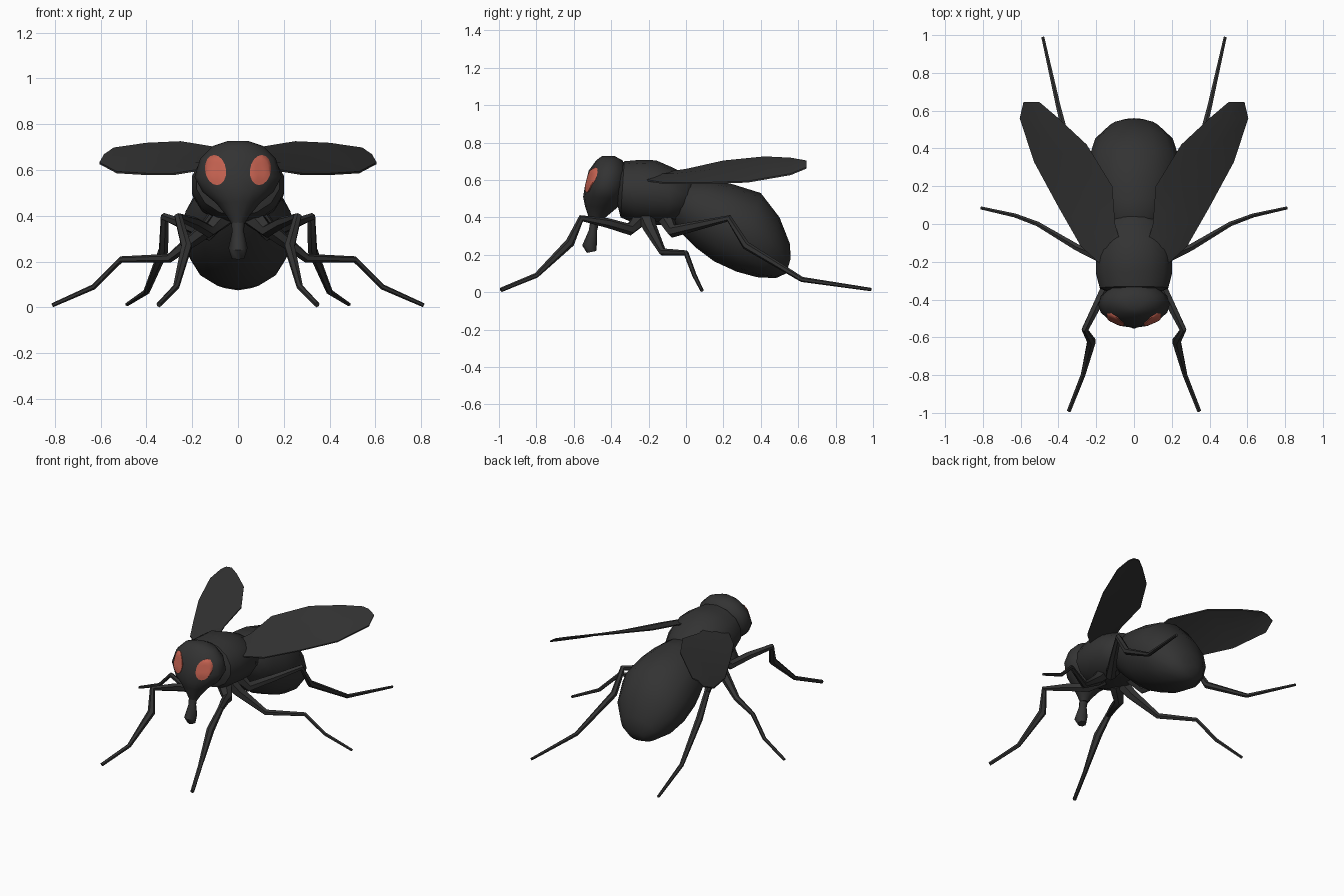
import bpy, bmesh, math
from mathutils import Vector
from mathutils.bvhtree import BVHTree

if "Cube" in bpy.data.objects:
    bpy.data.objects.remove(bpy.data.objects["Cube"])


def material(name, rgb):
    m = bpy.data.materials.new(name)
    m.diffuse_color = (*rgb, 1)
    m.use_nodes = True
    m.node_tree.nodes["Principled BSDF"].inputs["Base Color"].default_value = m.diffuse_color
    return m


BLACK = material("dark_body", (0.033, 0.033, 0.033))
RED = material("eye_red", (0.55, 0.12, 0.08))


def finish(name, bm, mat, angle=50):
    bmesh.ops.recalc_face_normals(bm, faces=bm.faces)
    me = bpy.data.meshes.new(name)
    bm.to_mesh(me)
    bm.free()
    me.materials.append(mat)
    me.shade_smooth()
    me.set_sharp_from_angle(angle=math.radians(angle))
    ob = bpy.data.objects.new(name, me)
    bpy.context.collection.objects.link(ob)
    return ob


def skin(bm, rings):
    """Bridge equal-sized closed rings of points and cap both ends."""
    vs = [[bm.verts.new(p) for p in r] for r in rings]
    n = len(vs[0])
    for a, b in zip(vs, vs[1:]):
        for i in range(n):
            j = (i + 1) % n
            bm.faces.new((a[i], a[j], b[j], b[i]))
    bm.faces.new(vs[0])
    bm.faces.new(vs[-1])


def loft(name, sections, sides=14):
    """Each section: (y, z) of one end, (y, z) of the other end, half width."""
    bm = bmesh.new()
    rings = []
    for (y0, z0), (y1, z1), w in sections:
        c = Vector((0, (y0 + y1) / 2, (z0 + z1) / 2))
        h = Vector((0, (y0 - y1) / 2, (z0 - z1) / 2))
        t = [2 * math.pi * i / sides for i in range(sides)]
        rings.append([c + h * math.cos(a) + Vector((w * math.sin(a), 0, 0)) for a in t])
    skin(bm, rings)
    return finish(name, bm, BLACK)


# Thorax and abdomen, sections from top point to bottom point
loft("thorax", [
    ((-.37, .64), (-.37, .48), .11), ((-.33, .70), (-.35, .40), .185),
    ((-.25, .707), (-.28, .37), .205), ((-.16, .705), (-.19, .36), .205),
    ((-.08, .67), (-.10, .36), .20), ((.02, .62), (-.04, .37), .165),
    ((.06, .58), (.0, .40), .10)])
loft("abdomen", [
    ((-.03, .57), (-.10, .40), .10), ((.04, .60), (-.06, .35), .16),
    ((.13, .60), (.05, .24), .205), ((.24, .58), (.15, .165), .235),
    ((.40, .53), (.27, .11), .245), ((.50, .40), (.38, .08), .21),
    ((.555, .26), (.48, .075), .13), ((.56, .18), (.535, .10), .06)])

# Head tapering into the snout, sections from front point to back point
head = loft("head", [
    ((-.45, .727), (-.38, .727), .045), ((-.48, .705), (-.34, .705), .11),
    ((-.52, .65), (-.31, .65), .165), ((-.54, .57), (-.31, .57), .19),
    ((-.55, .51), (-.33, .50), .155), ((-.54, .46), (-.37, .45), .095),
    ((-.52, .40), (-.43, .40), .05), ((-.51, .36), (-.46, .36), .025)], 16)
loft("mouthpart", [
    ((-.51, .39), (-.46, .39), .03), ((-.52, .33), (-.475, .33), .026),
    ((-.555, .25), (-.475, .27), .042), ((-.53, .21), (-.48, .22), .028)], 8)

# Eyes: thin oval patches laid on the face
hb = bmesh.new()
hb.from_mesh(head.data)
face_tree = BVHTree.FromBMesh(hb)
for s, side in ((1, "left"), (-1, "right")):
    bm = bmesh.new()

    def on_face(x, z):
        hit = face_tree.ray_cast(Vector((x, -2, z)), Vector((0, 1, 0)))[0]
        return bm.verts.new(hit + Vector((0, -.006, 0)))

    loops = []
    for k in (1, .75, .5, .25):
        loops.append([on_face(s * (.098 + .046 * k * math.cos(a) + .006 * k * math.sin(a)),
                              .60 + .066 * k * math.sin(a))
                      for a in [2 * math.pi * i / 16 for i in range(16)]])
    for a, b in zip(loops, loops[1:]):
        for i in range(16):
            bm.faces.new((a[i], a[(i + 1) % 16], b[(i + 1) % 16], b[i]))
    bm.faces.new(loops[-1])
    bmesh.ops.recalc_face_normals(bm, faces=bm.faces)
    if sum(f.normal.y for f in bm.faces) > 0:
        bmesh.ops.reverse_faces(bm, faces=bm.faces)
    rim = bmesh.ops.extrude_edge_only(bm, edges=[e for e in bm.edges if e.is_boundary])
    for v in rim["geom"]:
        if isinstance(v, bmesh.types.BMVert):
            v.co.y += .009
    finish(side + "_eye", bm, RED)
hb.free()


# Legs: jointed tapering tubes, points are (x, y, z, radius)
def leg(name, pts, s):
    bm = bmesh.new()
    P = [Vector((s * x, y, z)) for x, y, z, r in pts]
    rings = []
    for i, p in enumerate(P):
        d = (P[min(i + 1, len(P) - 1)] - P[max(i - 1, 0)]).normalized()
        u = d.cross(Vector((0, 0, 1))).normalized()
        v = d.cross(u)
        r = pts[i][3]
        rings.append([p + (u * math.cos(a) + v * math.sin(a)) * r
                      for a in [math.pi * (k + .5) / 3 for k in range(6)]])
    skin(bm, rings)
    finish(name, bm, BLACK)


LEGS = {
    "front_leg": [(.06, -.24, .40, .05), (.13, -.30, .335, .032), (.19, -.42, .37, .026),
                  (.26, -.56, .395, .019), (.225, -.62, .265, .025),
                  (.27, -.80, .09, .014), (.345, -.99, .012, .012)],
    "middle_leg": [(.07, -.22, .42, .05), (.14, -.19, .34, .036), (.30, -.125, .215, .02),
                   (.51, .0, .21, .014), (.63, .045, .09, .012), (.81, .085, .01, .009)],
    "rear_leg": [(.06, -.12, .42, .05), (.13, -.07, .325, .035), (.23, .08, .36, .024),
                 (.32, .23, .395, .019), (.325, .32, .25, .022),
                 (.40, .62, .068, .014), (.483, .99, .014, .009)],
}

# Wings: rows of inner edge and outer edge points, folded along the middle
WING = [((.06, -.14, .635), (.17, -.22, .60)), ((.10, .0, .655), (.28, -.12, .582)),
        ((.115, .20, .70), (.40, .09, .582)), ((.25, .42, .722), (.53, .33, .59)),
        ((.40, .56, .715), (.605, .56, .63)), ((.50, .645, .70), (.585, .645, .665))]


def wing(name, s):
    bm = bmesh.new()
    rings = []
    for a, b in WING:
        a, b = Vector((s * a[0], *a[1:])), Vector((s * b[0], *b[1:]))
        m = a.lerp(b, .5)
        t = Vector((0, 0, .004))
        up = Vector((0, 0, .012))
        rings.append([a + t, m + up + t, b + t, b - t, m + up - t, a - t])
    skin(bm, rings)
    finish(name, bm, BLACK, 35)


for s, side in ((1, "left_"), (-1, "right_")):
    for name, pts in LEGS.items():
        leg(side + name, pts, s)
    wing(side + "wing", s)
